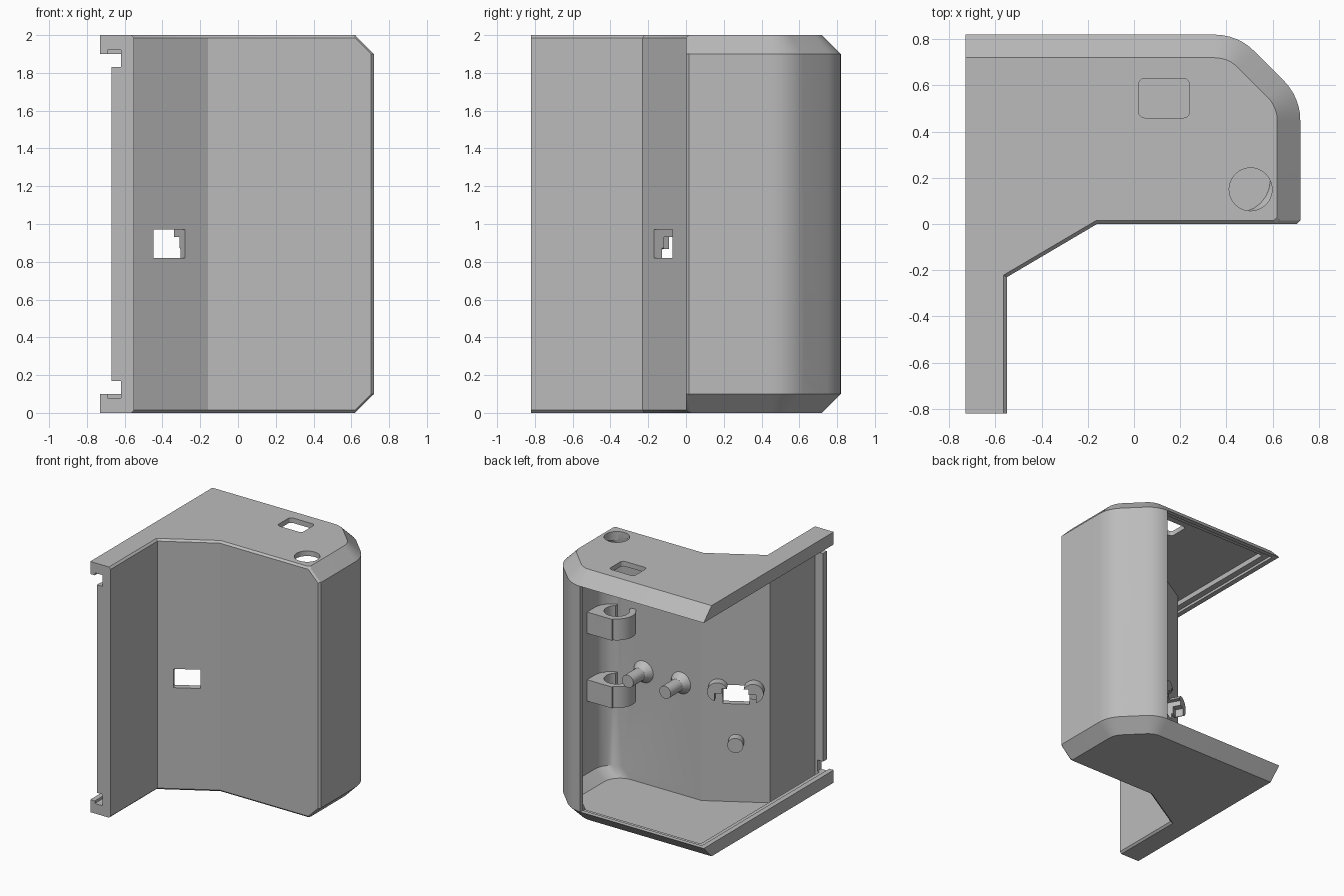
import bpy, bmesh
from math import sin, cos, radians
from mathutils import Matrix, Vector

cube = bpy.data.objects.get("Cube")
if cube:
    bpy.data.objects.remove(cube, do_unlink=True)

grey = bpy.data.materials.new("light grey plastic")
grey.use_nodes = True
grey.diffuse_color = (0.5, 0.5, 0.5, 1)
grey.node_tree.nodes["Principled BSDF"].inputs["Base Color"].default_value = (0.5, 0.5, 0.5, 1)


def make(name, bm):
    bmesh.ops.recalc_face_normals(bm, faces=bm.faces[:])
    mesh = bpy.data.meshes.new(name)
    bm.to_mesh(mesh)
    bm.free()
    mesh.materials.append(grey)
    ob = bpy.data.objects.new(name, mesh)
    bpy.context.collection.objects.link(ob)
    return ob


def box(name, x, y, z, turn=0):
    """Box from ranges, turned about its own vertical axis."""
    bm = bmesh.new()
    bmesh.ops.create_cube(bm, size=1)
    mid = Vector([(r[0] + r[1]) / 2 for r in (x, y, z)])
    size = [r[1] - r[0] for r in (x, y, z)]
    bm.transform(Matrix.Translation(mid) @ Matrix.Rotation(radians(turn), 4, 'Z')
                 @ Matrix.Diagonal((*size, 1)))
    return make(name, bm)


def tube(name, start, direction, length, r1, r2=None):
    """Cylinder or cone from a start point along a direction."""
    bm = bmesh.new()
    bmesh.ops.create_cone(bm, cap_ends=True, segments=32, radius1=r1,
                          radius2=r1 if r2 is None else r2, depth=length)
    d = Vector(direction).normalized()
    bm.transform(Matrix.Translation(Vector(start) + d * length / 2)
                 @ d.to_track_quat('Z', 'Y').to_matrix().to_4x4())
    return make(name, bm)


def combine(ob, other, operation='DIFFERENCE'):
    other.hide_render = True
    mod = ob.modifiers.new("join", 'BOOLEAN')
    mod.operation, mod.object, mod.solver = operation, other, 'EXACT'
    bpy.context.view_layer.objects.active = ob
    bpy.ops.object.modifier_apply(modifier=mod.name)
    bpy.data.objects.remove(other, do_unlink=True)


def outline(d, f, left, r, steps):
    """Plan of the body: d insets back and right, f insets the front walls."""
    def arc(cx, cy, rad, a0, a1, n):
        return [(cx + rad * cos(radians(a0 + (a1 - a0) * i / n)),
                 cy + rad * sin(radians(a0 + (a1 - a0) * i / n))) for i in range(n + 1)]
    pts = [(left, -0.82 + f * (left > -0.7)), (left, 0.82 - d)]
    pts += arc(0.35, 0.58, 0.24 - d, 90, 45, 6)
    pts += arc(0.48, 0.45, 0.24 - d, 45, 0, 6)
    pts += arc(0.72 - d - r, f + r, r, 0, -90, steps)
    pts += [(-0.16 - 0.26 * f, f), (-0.55 - f, -0.23 + 0.59 * f),
            (-0.55 - f, -0.82 + f * (left > -0.7))]
    return pts


def loft(name, rings, left, r, steps):
    bm = bmesh.new()
    loops = [[bm.verts.new((x, y, z)) for x, y in outline(d, f, left, r, steps)]
             for z, d, f in rings]
    for a, b in zip(loops, loops[1:]):
        for i in range(len(a)):
            j = (i + 1) % len(a)
            bm.faces.new((a[i], a[j], b[j], b[i]))
    bm.faces.new(loops[0])
    bm.faces.new(loops[-1])
    return make(name, bm)


def both_ends(rings):
    return rings + [(2 - z, d, f) for z, d, f in reversed(rings)]


# Hollow body with bevelled back and right edges
body = loft("enclosure_shell",
            both_ends([(0, 0.1, 0.015), (0.015, 0.085, 0), (0.1, 0, 0)]), -0.73, 0.015, 1)
combine(body, loft("cavity", both_ends([(0.04, 0.13, 0.05), (0.12, 0.05, 0.05)]),
                   -0.64, 0.14, 6))

# Open left and back sides with lipped grooves for a sliding lid
for name, x, y, z in (
        ("left_opening", (-1, -0.67), (-1, 1), (0.1, 1.9)),
        ("left_inner", (-0.69, -0.6), (-0.77, 0.78), (0.08, 1.92)),
        ("lower_groove", (-0.69, -0.62), (-1, 0.78), (0.08, 0.17)),
        ("upper_groove", (-0.69, -0.62), (-1, 0.78), (1.83, 1.92)),
        ("back_opening", (-1, 0.36), (0.69, 1), (0.1, 1.9)),
        ("back_groove", (-0.68, 0.38), (0.7, 0.785), (0.08, 1.92))):
    combine(body, box(name, x, y, z))

# Round and square openings in the top, cable hole in the slanted corner
combine(body, tube("top_round_hole", (0.505, 0.15, 1.8), (0, 0, 1), 0.4, 0.093))
square = box("top_square_hole", (0.02, 0.24), (0.46, 0.63), (1.8, 2.2))
bevel = square.modifiers.new("round", 'BEVEL')
bevel.width, bevel.segments, bevel.limit_method = 0.025, 3, 'NONE'
combine(body, square)
combine(body, tube("corner_hole", (0.45, 0.5, 0.24), (1, 1, 0), 0.4, 0.063))

# Bosses beside the window and a short standoff, square to the slanted wall
along = Vector((0.87, 0.49, 0))
inward = Vector((-0.49, 0.87, 0))
centre = Vector((-0.365, -0.12, 0))
for side in (-1, 1):
    start = centre + along * 0.13 * side + inward * 0.02 + Vector((0, 0, 0.94))
    combine(body, tube("boss", start, inward, 0.1, 0.075), 'UNION')
start = centre + inward * 0.02 + Vector((0, 0, 0.52))
combine(body, tube("standoff", start, inward, 0.1, 0.058), 'UNION')
combine(body, tube("standoff_hole", start + inward * 0.04, inward, 0.1, 0.028))

# Window through the slanted wall, with a notch between the bosses
combine(body, box("window", (-0.462, -0.268), (-0.27, 0.03), (0.82, 0.97), 29.4))
mid = centre + inward * 0.12
combine(body, box("boss_notch", (mid.x - 0.15, mid.x + 0.15), (mid.y - 0.06, mid.y + 0.06),
                  (0.85, 0.93), 29.4))

# Screw pegs with flared feet
for x in (0.01, 0.34):
    combine(body, tube("peg_foot", (x, 0.03, 0.93), (0, 1, 0), 0.08, 0.1, 0.045), 'UNION')
    combine(body, tube("peg", (x, 0.03, 0.93), (0, 1, 0), 0.22, 0.05), 'UNION')
    combine(body, tube("peg_hole", (x, 0.13, 0.93), (0, 1, 0), 0.2, 0.026))

# Clips that hold a round part under the top hole
for z in (0.7, 1.24):
    clip = box("clip", (0.45, 0.7), (0.12, 0.29), (z, z + 0.17))
    combine(clip, tube("clip_round", (0.505, 0.15, z), (0, 0, 1), 0.17, 0.14), 'UNION')
    combine(clip, tube("clip_bore", (0.505, 0.15, z - 0.1), (0, 0, 1), 0.4, 0.093))
    combine(clip, box("clip_mouth", (0.445, 0.565), (-0.1, 0.15), (z - 0.1, z + 0.3)))
    combine(clip, tube("clip_screw", (0.53, 0.15, z + 0.085), (0, 1, 0), 0.3, 0.025))
    combine(body, clip, 'UNION')

for ob in bpy.context.selected_objects:
    ob.select_set(False)
body.select_set(True)
bpy.context.view_layer.objects.active = body
bpy.ops.object.shade_smooth_by_angle(angle=radians(25))
